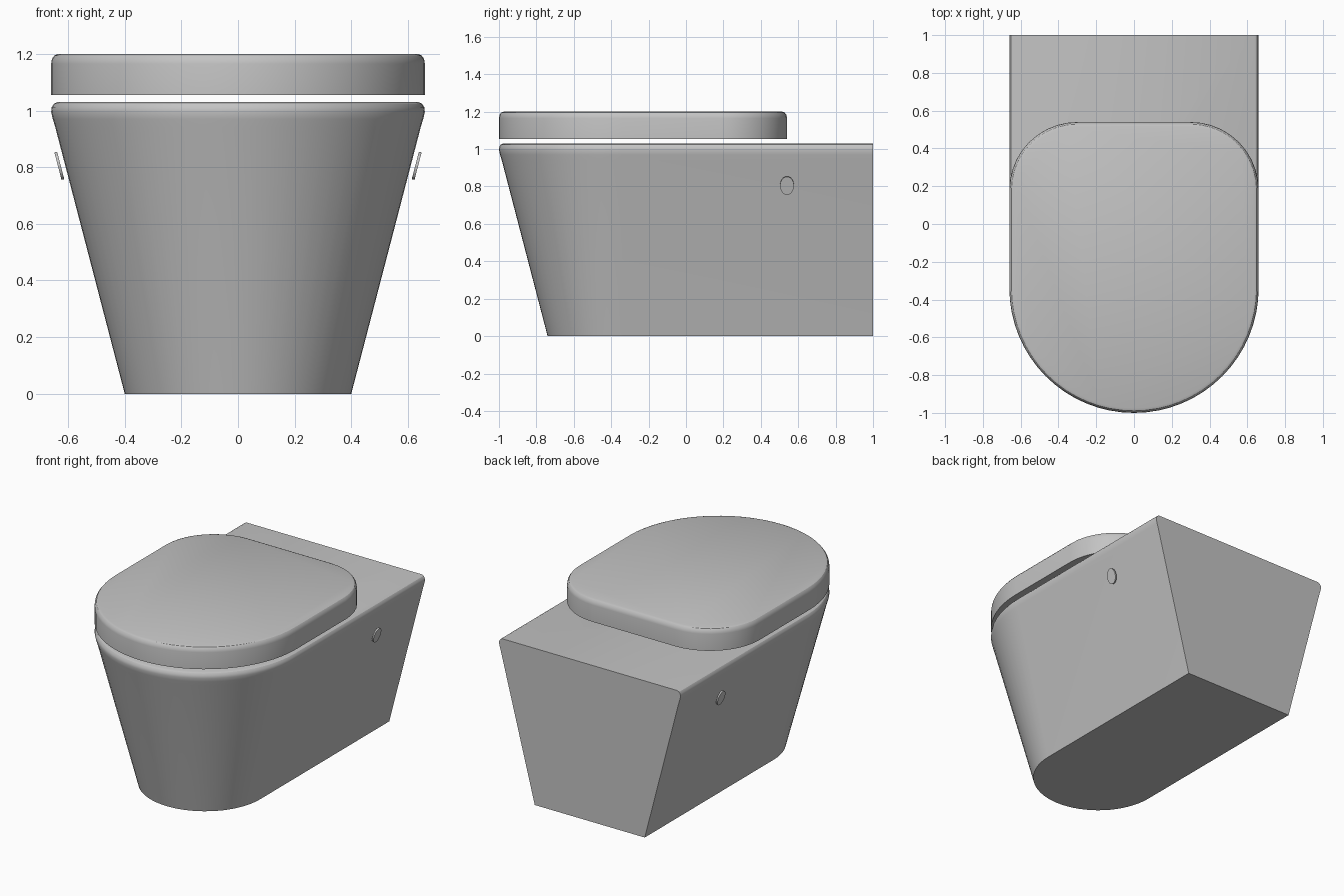
import bpy
import bmesh
from math import pi, cos, sin, atan2
from mathutils import Matrix

cube = bpy.data.objects.get("Cube")
if cube:
    bpy.data.objects.remove(cube, do_unlink=True)

ceramic = bpy.data.materials.new("grey_ceramic")
ceramic.use_nodes = True
GREY = (0.55, 0.55, 0.55, 1)
ceramic.diffuse_color = GREY
ceramic.node_tree.nodes["Principled BSDF"].inputs["Base Color"].default_value = GREY

HALF = 0.66      # half width of the rim
FRONT_Y = -0.34  # centre of the round front


def finish(name, bm):
    bmesh.ops.recalc_face_normals(bm, faces=bm.faces)
    mesh = bpy.data.meshes.new(name)
    bm.to_mesh(mesh)
    bm.free()
    mesh.materials.append(ceramic)
    obj = bpy.data.objects.new(name, mesh)
    bpy.context.collection.objects.link(obj)
    bpy.ops.object.select_all(action='DESELECT')
    obj.select_set(True)
    bpy.context.view_layer.objects.active = obj
    bpy.ops.object.shade_smooth_by_angle(angle=pi / 6)
    return obj


def arc(cx, cy, r, start, end, steps):
    angles = [start + (end - start) * i / steps for i in range(steps + 1)]
    return [(cx + r * cos(a), cy + r * sin(a)) for a in angles]


def loft(name, outline, profile):
    """Stack the outline at each (height, half width) and cap both ends."""
    bm = bmesh.new()
    rings = [[bm.verts.new((x, y, z)) for x, y in outline(h)] for z, h in profile]
    for low, high in zip(rings, rings[1:]):
        for i in range(len(low)):
            j = (i + 1) % len(low)
            bm.faces.new((low[i], low[j], high[j], high[i]))
    bm.faces.new(rings[0][::-1])
    bm.faces.new(rings[-1])
    return finish(name, bm)


def bowl_outline(h):
    return arc(0, FRONT_Y, h, pi, 2 * pi, 32) + [(h, 1), (-h, 1)]


def lid_outline(h):
    corner = h - 0.30
    return (arc(0, FRONT_Y, h, pi, 2 * pi, 32)
            + arc(0.30, 0.18, corner, 0, pi / 2, 10)
            + arc(-0.30, 0.18, corner, pi / 2, pi, 10))


# Tapered bowl with a flat back and a softly rounded rim
loft("bowl_body", bowl_outline,
     [(0, 0.40), (0.94, 0.645), (0.97, 0.654), (0.995, HALF),
      (1.012, 0.658), (1.024, 0.65), (1.03, 0.637)])

# Floating seat lid with a rounded upper edge
loft("seat_lid", lid_outline,
     [(1.055, HALF), (1.165, HALF), (1.183, 0.657), (1.195, 0.648), (1.2, 0.635)])

# Oval fixing caps, parallel to the sloping sides
lean = atan2(0.245, 0.94)
for side, label in ((1, "left"), (-1, "right")):
    bm = bmesh.new()
    place = (Matrix.Translation((side * 0.631, 0.54, 0.805))
             @ Matrix.Rotation(side * (pi / 2 + lean), 4, 'Y')
             @ Matrix.Diagonal((0.05, 0.037, 1, 1)))
    bmesh.ops.create_cone(bm, cap_ends=True, segments=32, radius1=1, radius2=1,
                          depth=0.01, matrix=place)
    finish(label + "_fixing_cap", bm)
